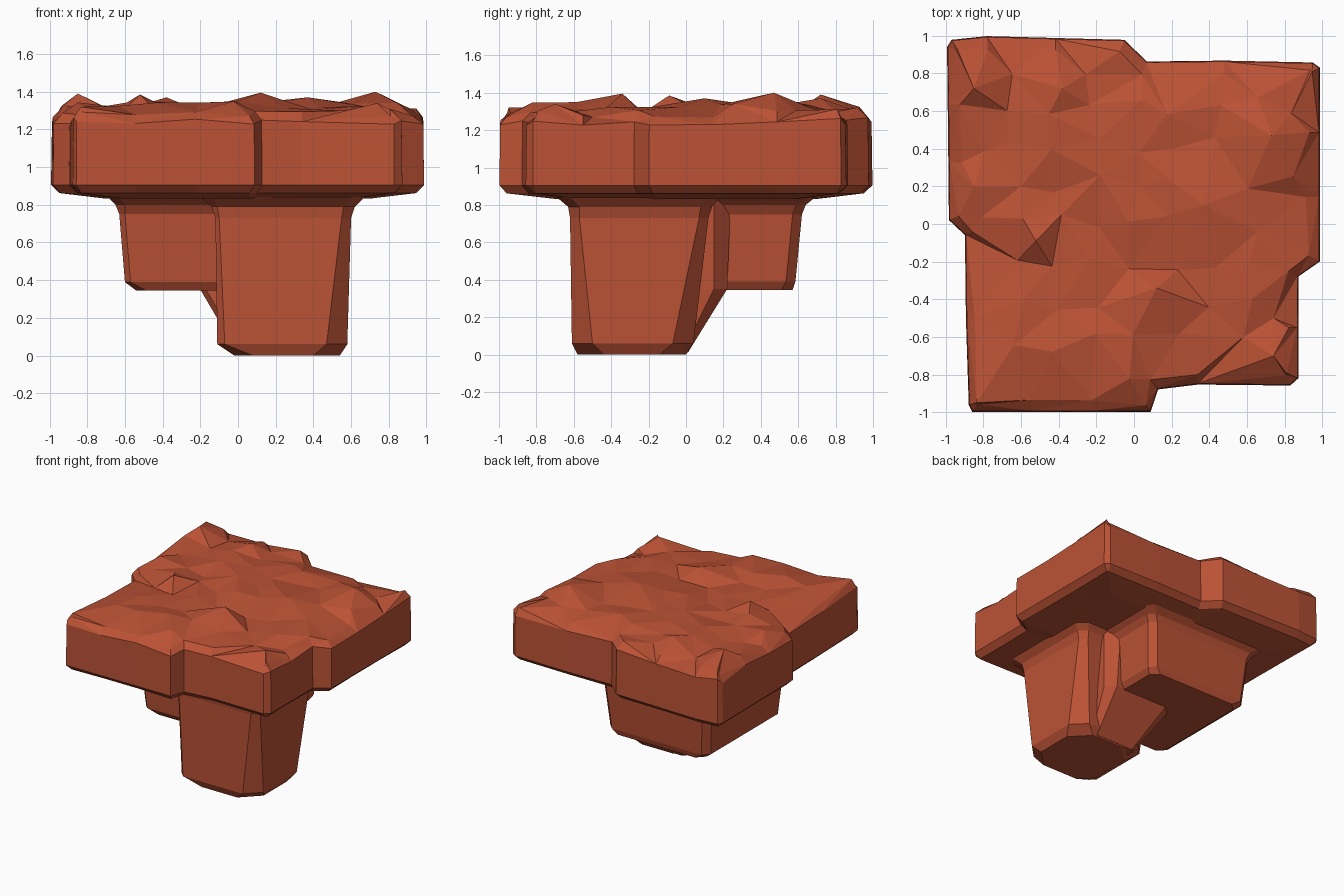
import bpy, bmesh, math, random
from mathutils import Vector
from mathutils.geometry import delaunay_2d_cdt

if "Cube" in bpy.data.objects:
    bpy.data.objects.remove(bpy.data.objects["Cube"])

random.seed(7)
rock = bpy.data.materials.new("red_rock")
rock.diffuse_color = (0.5, 0.085, 0.036, 1)
rock.use_nodes = True
rock.node_tree.nodes["Principled BSDF"].inputs["Base Color"].default_value = rock.diffuse_color


def finish(bm, name):
    bmesh.ops.recalc_face_normals(bm, faces=bm.faces)
    me = bpy.data.meshes.new(name)
    bm.to_mesh(me)
    bm.free()
    me.materials.append(rock)
    ob = bpy.data.objects.new(name, me)
    bpy.context.collection.objects.link(ob)
    return ob


def loft(name, rings):
    """Faceted rock: stacked rectangles (x0, x1, y0, y1, z, chamfer, front-left chamfer)."""
    bm = bmesh.new()
    loops = []
    for x0, x1, y0, y1, z, c, f in rings:
        pts = [(x0 + f, y0), (x1 - c, y0), (x1, y0 + c), (x1, y1 - c),
               (x1 - c, y1), (x0 + c, y1), (x0, y1 - c), (x0, y0 + f)]
        loops.append([bm.verts.new((x, y, z)) for x, y in pts])
    for a, b in zip(loops, loops[1:]):
        for i in range(8):
            j = (i + 1) % 8
            bm.faces.new((a[i], a[j], b[j], b[i]))
    bm.faces.new(loops[0][::-1])
    bm.faces.new(loops[-1])
    return finish(bm, name)


# tall front leg: rounded foot, gentle taper, flare under the slab
loft("tall_leg", [(-0.02, 0.54, -0.58, 0.0, 0.0, 0.14, 0.10),
                  (-0.11, 0.58, -0.61, 0.04, 0.06, 0.11, 0.04),
                  (-0.12, 0.60, -0.62, 0.12, 0.73, 0.05, 0.02),
                  (-0.14, 0.62, -0.63, 0.14, 0.79, 0.06, 0.03),
                  (-0.20, 0.67, -0.69, 0.18, 0.84, 0.07, 0.07)])
# sloping web joining the tall leg to the short one
loft("leg_web", [(0.0, 0.40, -0.3, 0.01, 0.01, 0.03, 0.03),
                 (-0.20, 0.42, -0.3, 0.22, 0.35, 0.07, 0.03),
                 (-0.20, 0.42, -0.3, 0.24, 0.84, 0.09, 0.03)])
# short, broad rear leg
loft("short_leg", [(-0.54, 0.28, -0.33, 0.57, 0.345, 0.06, 0.05),
                   (-0.60, 0.31, -0.36, 0.585, 0.39, 0.05, 0.03),
                   (-0.63, 0.34, -0.39, 0.62, 0.75, 0.05, 0.03),
                   (-0.65, 0.37, -0.42, 0.64, 0.80, 0.05, 0.05),
                   (-0.69, 0.42, -0.47, 0.69, 0.84, 0.05, 0.05)])

# slab outline, counter-clockwise, with its four stepped corners
corners = [(-0.86, -1.0), (0.09, -1.0), (0.13, -0.88), (0.34, -0.855), (0.83, -0.86),
           (0.875, -0.82), (0.875, -0.28), (0.99, -0.2), (0.99, 0.83), (0.95, 0.86),
           (0.48, 0.87), (0.07, 0.865), (-0.05, 0.98), (-0.78, 1.0), (-0.97, 0.98),
           (-0.995, 0.94), (-0.985, 0.02), (-0.9, -0.06), (-0.895, -0.5), (-0.88, -0.96)]
outline = []
for i, p in enumerate(corners):
    a, b = Vector(p), Vector(corners[(i + 1) % len(corners)])
    n = max(1, round((b - a).length / 0.33))
    outline += [a.lerp(b, k / n) for k in range(n)]
N = len(outline)


def inset(i, d):
    t = (outline[(i + 1) % N] - outline[i]).normalized()
    s = (outline[i] - outline[i - 1]).normalized()
    nrm = (Vector((-t.y, t.x)) + Vector((-s.y, s.x))).normalized()
    return outline[i] + nrm * d


def inside(p, margin):
    hit, near = False, 9
    for i in range(N):
        a, b = outline[i - 1], outline[i]
        k = max(0, min(1, (p - a).dot(b - a) / (b - a).length_squared))
        near = min(near, (p - a.lerp(b, k)).length)
        if (a.y > p.y) != (b.y > p.y) and p.x < a.x + (p.y - a.y) / (b.y - a.y) * (b.x - a.x):
            hit = not hit
    return hit and near > margin


# slab sides and underside
bm = bmesh.new()
rim = [random.uniform(1.225, 1.27) for _ in range(N)]
layers = [[bm.verts.new((*(p * 0.7), 0.832)) for p in outline],
          [bm.verts.new((*inset(i, 0.05), 0.862)) for i in range(N)],
          [bm.verts.new((*inset(i, 0.003), 0.905)) for i in range(N)],
          [bm.verts.new((*inset(i, 0.008), rim[i])) for i in range(N)]]
for a, b in zip(layers, layers[1:]):
    for i in range(N):
        j = (i + 1) % N
        bm.faces.new((a[i], a[j], b[j], b[i]))
bm.faces.new(layers[0][::-1])

# bumpy top: rim, shoulder ring, named peaks and jittered grid, triangulated
peaks = [(-0.85, 0.72, 1.39), (-0.52, -0.09, 1.385), (0.12, -0.34, 1.395), (0.73, 0.47, 1.40),
         (-0.38, 0.72, 1.37), (0.37, 0.1, 1.37), (0.74, -0.5, 1.27), (0.74, -0.7, 1.34)]
pts = [v.co.copy() for v in layers[3]]
for i in range(N):
    pts.append(Vector((*inset(i, random.uniform(0.045, 0.08)), rim[i] + random.uniform(0.035, 0.065))))
pts += [Vector(p) for p in peaks]
for gx in range(9):
    for gy in range(9):
        p = Vector((-0.84 + gx * 0.21 + random.uniform(-0.05, 0.05),
                    -0.84 + gy * 0.21 + random.uniform(-0.05, 0.05)))
        if inside(p, 0.13) and all((p - Vector(q[:2])).length > 0.13 for q in peaks):
            pts.append(Vector((p.x, p.y, random.uniform(1.29, 1.35))))
res = delaunay_2d_cdt([p.xy for p in pts], [(i, (i + 1) % N) for i in range(N)], [], 1, 1e-5)
verts = []
for co, orig in zip(res[0], res[3]):
    k = orig[0] if orig else 0
    verts.append(layers[3][k] if k < N else bm.verts.new(pts[k]))
for f in res[2]:
    if len(set(f)) == 3:
        bm.faces.new([verts[k] for k in f])
finish(bm, "rock_slab")
